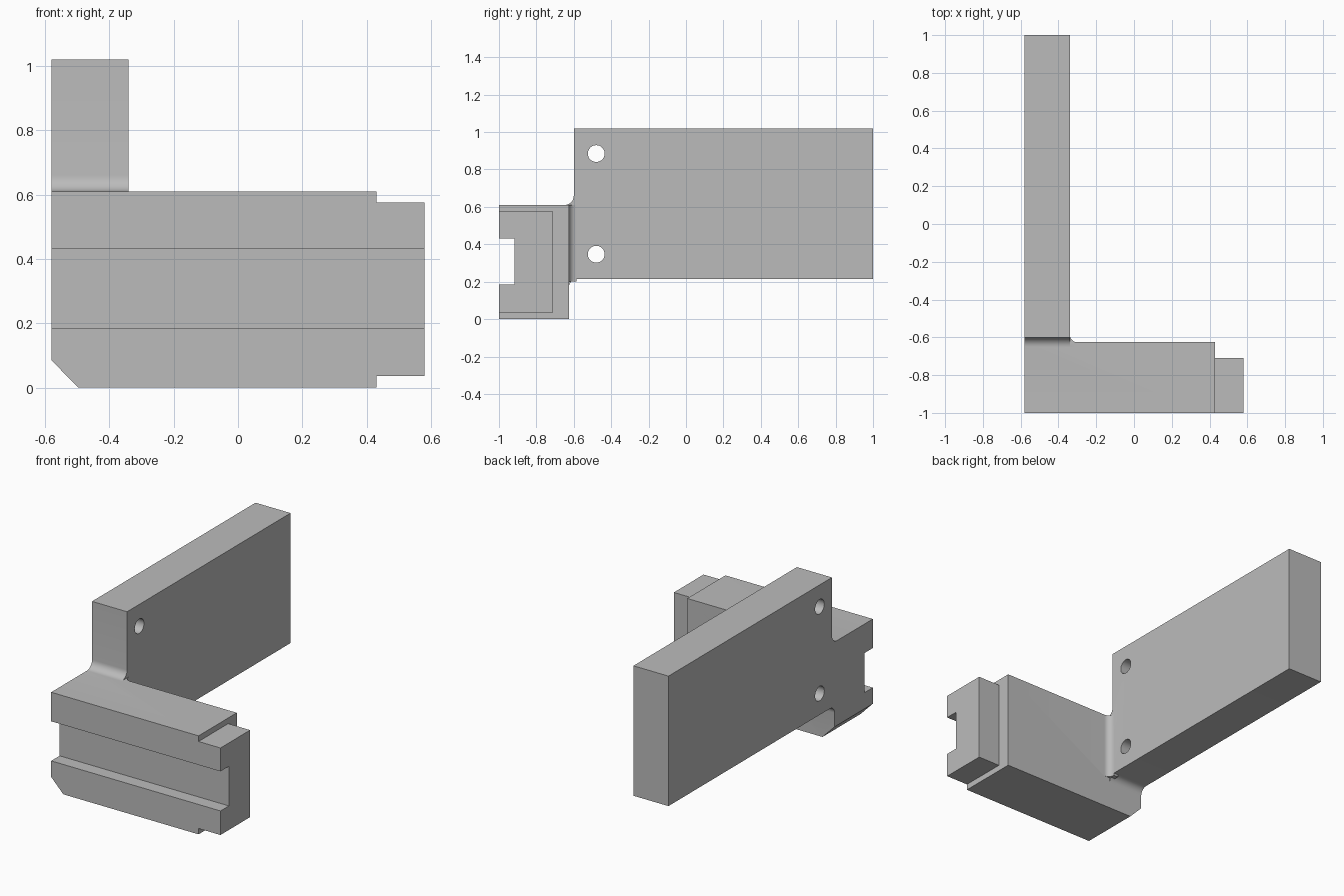
import bpy, bmesh, math
from mathutils import Vector

cube = bpy.data.objects.get("Cube")
if cube:
    bpy.data.objects.remove(cube, do_unlink=True)

grey = bpy.data.materials.new("plain grey")
grey.use_nodes = True
grey.diffuse_color = (0.5, 0.5, 0.5, 1)
grey.node_tree.nodes["Principled BSDF"].inputs["Base Color"].default_value = (0.5, 0.5, 0.5, 1)


def prism(name, points, axis, low, high):
    """Extrude a 2D outline along x, y or z; the outline uses the other two axes in order."""
    def place(p):
        co = list(p)
        co.insert("xyz".index(axis), low)
        return co
    bm = bmesh.new()
    face = bm.faces.new([bm.verts.new(place(p)) for p in points])
    grown = bmesh.ops.extrude_face_region(bm, geom=[face])
    shift = Vector([high - low if a == axis else 0 for a in "xyz"])
    bmesh.ops.translate(bm, vec=shift,
                        verts=[v for v in grown["geom"] if isinstance(v, bmesh.types.BMVert)])
    bmesh.ops.recalc_face_normals(bm, faces=bm.faces)
    mesh = bpy.data.meshes.new(name)
    bm.to_mesh(mesh)
    bm.free()
    mesh.materials.append(grey)
    obj = bpy.data.objects.new(name, mesh)
    bpy.context.collection.objects.link(obj)
    return obj


def rect(a0, a1, b0, b1):
    return [(a0, b0), (a1, b0), (a1, b1), (a0, b1)]


def arc(ca, cb, r, start, end, steps=8):
    angles = [math.radians(start + (end - start) * i / steps) for i in range(steps + 1)]
    return [(ca + r * math.cos(t), cb + r * math.sin(t)) for t in angles]


def boolean(target, tool, operation):
    mod = target.modifiers.new(tool.name, "BOOLEAN")
    mod.operation, mod.object, mod.solver = operation, tool, "EXACT"
    bpy.context.view_layer.objects.active = target
    bpy.ops.object.modifier_apply(modifier=mod.name)
    bpy.data.objects.remove(tool, do_unlink=True)


LEFT, INNER, BACK, TOP = -0.58, -0.34, -0.626, 0.61

# Block with a chamfered lower corner
bracket = prism("bracket", [(LEFT, 0.085), (-0.497, 0), (0.43, 0), (0.43, TOP), (LEFT, TOP)],
                "y", -1, BACK)

# Arm outline with fillets above and below its joint with the block
outline = arc(-0.65, TOP + 0.05, 0.05, -90, 0)
outline += [(-0.6, 1.02), (1, 1.02), (1, 0.215)]
outline += arc(BACK + 0.045, 0.17, 0.045, 90, 180)
outline += [(-0.65, 0.17)]
boolean(bracket, prism("arm", outline, "x", LEFT, INNER), "UNION")

# Upright fillet in the inner corner
corner = arc(INNER + 0.04, BACK + 0.04, 0.04, 180, 270)
corner += [(INNER + 0.04, BACK - 0.03), (INNER - 0.03, BACK - 0.03), (INNER - 0.03, BACK + 0.04)]
boolean(bracket, prism("corner_fillet", corner, "z", 0.2, TOP), "UNION")

# End tongue
boolean(bracket, prism("tongue", rect(-1, -0.71, 0.036, 0.575), "x", 0.38, 0.58), "UNION")

# Front groove
boolean(bracket, prism("groove", rect(-1.1, -0.918, 0.185, 0.43), "x", -0.7, 0.7), "DIFFERENCE")

# Bolt holes through the arm
for z in (0.885, 0.347):
    hole = prism("hole", arc(-0.48, z, 0.045, 0, 360, 32)[:-1], "x", -0.7, -0.2)
    boolean(bracket, hole, "DIFFERENCE")

bpy.ops.object.select_all(action="DESELECT")
bracket.select_set(True)
bpy.context.view_layer.objects.active = bracket
bpy.ops.object.shade_smooth_by_angle(angle=math.radians(30))
